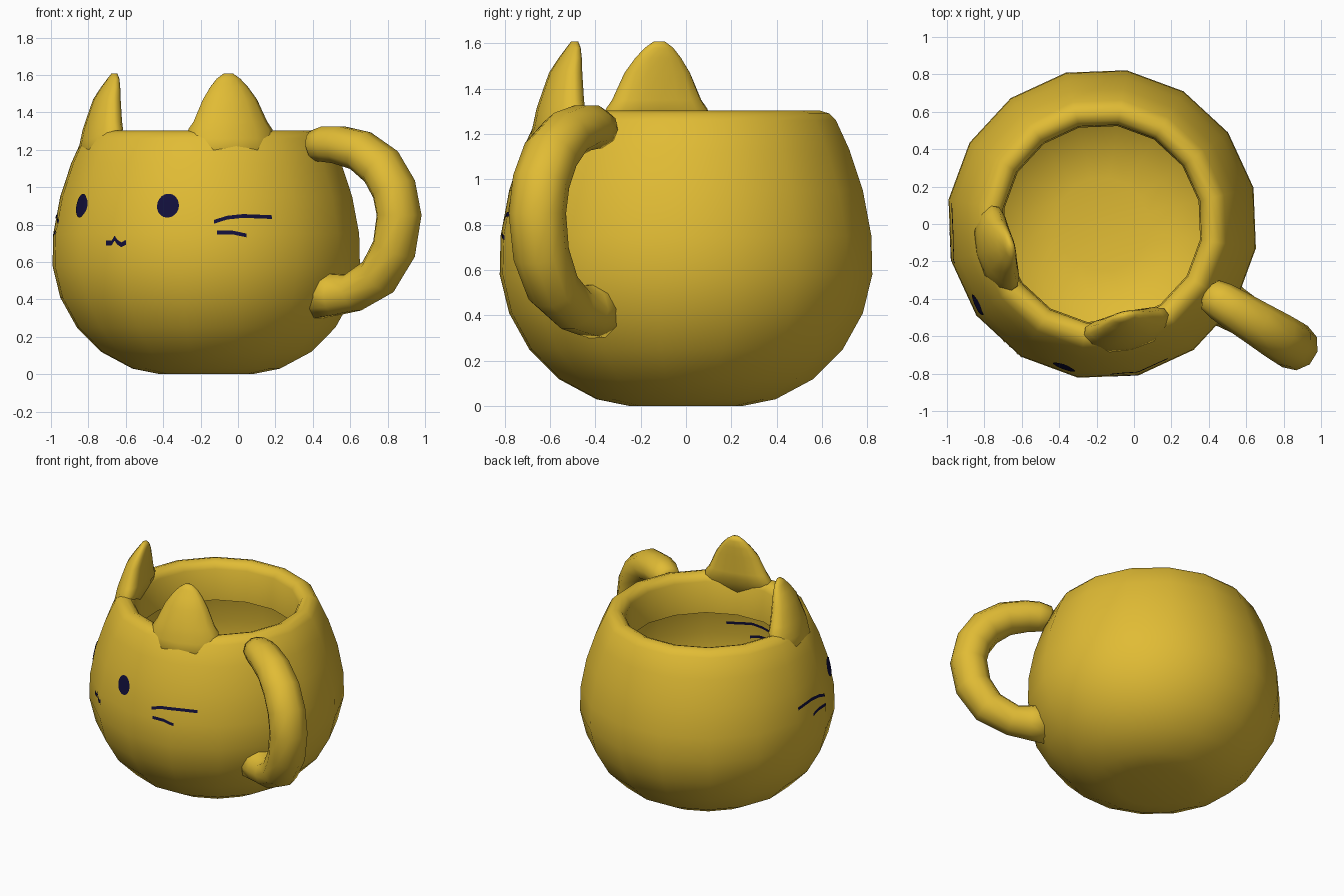
import bpy, bmesh, math
from mathutils import Vector
from mathutils.bvhtree import BVHTree

if "Cube" in bpy.data.objects:
    bpy.data.objects.remove(bpy.data.objects["Cube"])

CX = -0.17                       # body axis
FACE = math.radians(-123.5)      # direction of the face details
EAR_MID = math.radians(-121.5)   # direction midway between the ears
N = 16


def material(name, col):
    m = bpy.data.materials.new(name)
    m.diffuse_color = (*col, 1)
    m.use_nodes = True
    m.node_tree.nodes["Principled BSDF"].inputs["Base Color"].default_value = m.diffuse_color
    return m


gold = material("mustard_glaze", (0.75, 0.50, 0.035))
navy = material("dark_navy_paint", (0.006, 0.005, 0.045))


def polar(r, a, z):
    return Vector((CX + r * math.cos(a), r * math.sin(a), z))


def finish(bm, name, mat):
    for f in bm.faces:
        f.smooth = True
    me = bpy.data.meshes.new(name)
    bm.to_mesh(me)
    me.materials.append(mat)
    ob = bpy.data.objects.new(name, me)
    bpy.context.collection.objects.link(ob)
    return ob


def loft(name, rings, cap_start=True, cap_end=True):
    """Skin a list of closed rings of points."""
    bm = bmesh.new()
    vs = [[bm.verts.new(p) for p in ring] for ring in rings]
    n = len(rings[0])
    for a, b in zip(vs, vs[1:]):
        for i in range(n):
            j = (i + 1) % n
            bm.faces.new((a[i], a[j], b[j], b[i]))
    if cap_start:
        bm.faces.new(vs[0][::-1])
    if cap_end:
        bm.faces.new(vs[-1])
    if cap_start and cap_end:
        bmesh.ops.recalc_face_normals(bm, faces=bm.faces)
    finish(bm, name, gold)
    return bm


# Body: thin shell with a rolled rim and an inner collar
profile = [(0.25, 0), (0.40, 0.03), (0.57, 0.12), (0.70, 0.25), (0.79, 0.41),
           (0.832, 0.58), (0.828, 0.75), (0.79, 0.95), (0.73, 1.13), (0.67, 1.26),
           (0.64, 1.29), (0.60, 1.303), (0.56, 1.287), (0.537, 1.25), (0.53, 1.03)]
rings = [[polar(r, math.radians(13.5) + i * math.tau / N, z) for i in range(N)]
         for r, z in profile]
body = loft("mug_body", rings, cap_end=False)
tree = BVHTree.FromBMesh(body)

# Ears: (z, half width, inner radius, outer radius)
ear = [(1.12, 0.26, 0.56, 0.71), (1.26, 0.245, 0.51, 0.68), (1.31, 0.235, 0.488, 0.67),
       (1.35, 0.205, 0.485, 0.657), (1.47, 0.15, 0.483, 0.615), (1.535, 0.105, 0.48, 0.573),
       (1.58, 0.065, 0.482, 0.54), (1.608, 0.025, 0.49, 0.52)]
for side, label in ((1, "right"), (-1, "left")):
    mid = EAR_MID + side * math.radians(45)
    rings = []
    for z, hw, ri, ro in ear:
        c, h = (ri + ro) / 2, (ro - ri) / 2
        rings.append([polar(c + h * math.cos(t), mid + hw / c * math.sin(t), z)
                      for t in (k * math.tau / 14 for k in range(14))])
    loft(label + "_ear", rings)

# Handle: tube swept along (u, z, radius) in a vertical plane beside the face
path = [(0.67, 1.215, 0.05), (0.69, 1.22, 0.085), (0.76, 1.23, 0.1), (0.84, 1.227, 0.105),
        (0.98, 1.195, 0.112), (1.11, 1.11, 0.12), (1.19, 0.99, 0.122), (1.222, 0.85, 0.122),
        (1.19, 0.67, 0.12), (1.09, 0.52, 0.115), (0.93, 0.435, 0.105), (0.82, 0.425, 0.115),
        (0.70, 0.43, 0.14)]
ha = math.radians(-31.5)
U = Vector((math.cos(ha), math.sin(ha), 0))
V = Vector((-math.sin(ha), math.cos(ha), 0))
Z = Vector((0, 0, 1))
pts = [Vector((CX, 0, 0)) + U * u + V * -0.02 + Z * z for u, z, _ in path]
rings = []
for i, p in enumerate(pts):
    t = (pts[min(i + 1, len(pts) - 1)] - pts[max(i - 1, 0)]).normalized()
    nrm = V.cross(t)
    r = path[i][2]
    rings.append([p + nrm * (r * math.cos(a)) + V * (1.06 * r * math.sin(a))
                  for a in ((k + 0.5) * math.tau / 10 for k in range(10))])
loft("handle", rings)


# Painted details: thin plates hugging the shell, given as (degrees off face, z)
def on_body(deg, z, lift):
    a = FACE + math.radians(deg - 2.5)
    d = Vector((math.cos(a), math.sin(a), 0))
    hit = tree.ray_cast(polar(2, a, z), -d)[0]
    return hit + d * lift


def plate(name, grid):
    """Grid of (deg, z) rows made into a thin two-sided plate."""
    bm = bmesh.new()
    layers = []
    for lift in (0.0045, -0.0045):
        layers.append([[bm.verts.new(on_body(d, z, lift)) for d, z in row] for row in grid])
    for L in layers:
        for a, b in zip(L, L[1:]):
            for i in range(len(a) - 1):
                bm.faces.new((a[i], a[i + 1], b[i + 1], b[i]))
    for f in bm.faces:
        f.normal_update()
        out = f.calc_center_median() - Vector((CX, 0, f.calc_center_median().z))
        outer = f.verts[0].index
        want = 1 if f in list(bm.faces)[:len(bm.faces) // 2] else -1
        if f.normal.dot(out) * want < 0:
            f.normal_flip()
    finish(bm, name, navy)


def stroke(name, line, half, sub=5):
    dense = []
    for (d0, z0), (d1, z1) in zip(line, line[1:]):
        dense += [(d0 + (d1 - d0) * k / sub, z0 + (z1 - z0) * k / sub) for k in range(sub)]
    dense.append(line[-1])
    plate(name, [[(d, z + s * half) for d, z in dense] for s in (-1, 1)])


for s, label in ((1, "right"), (-1, "left")):
    # eye: oval built from horizontal rows
    rows = []
    for k in range(11):
        t = -math.pi / 2 * 0.94 + k * math.pi * 0.94 / 10
        w = 4.5 * math.cos(t)
        rows.append([(s * 21 + w * (j / 3 - 1), 0.901 + 0.064 * math.sin(t)) for j in range(7)])
    plate(label + "_eye", rows)
    # whiskers
    stroke(label + "_upper_whisker",
           [(s * 39, 0.815), (s * 44, 0.837), (s * 50, 0.846), (s * 62, 0.84)], 0.010)
    stroke(label + "_lower_whisker", [(s * 40, 0.757), (s * 46, 0.757), (s * 51, 0.742)], 0.010)

# Mouth
stroke("mouth", [(-5, 0.702), (-2, 0.702), (-0.6, 0.728), (0.8, 0.706), (2.8, 0.692), (5, 0.705)],
       0.013, 3)
